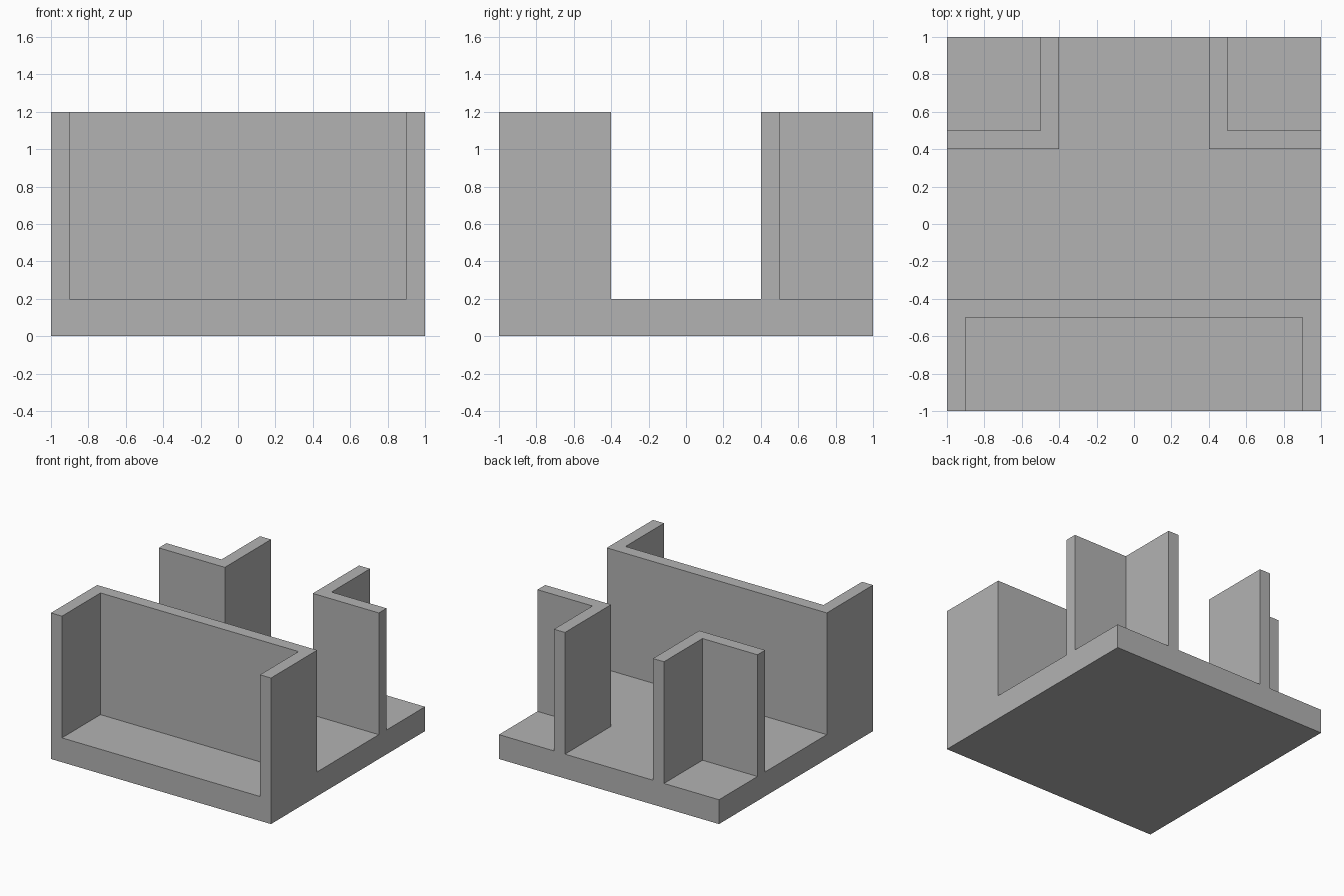
import bpy
import bmesh

cube = bpy.data.objects.get("Cube")
if cube:
    bpy.data.objects.remove(cube, do_unlink=True)

FLOOR_TOP = 0.2
WALL_TOP = 1.2
X_LINES = (-1, -0.9, -0.5, -0.4, 0.4, 0.5, 0.9, 1)
Y_LINES = (-1, -0.5, -0.4, 0.4, 0.5, 1)


def is_front_wall(x, y):
    """Wide U-shaped wall, open to the front."""
    return y < -0.4 and (y > -0.5 or abs(x) > 0.9)


def is_corner_wall(x, y):
    """L-shaped wall around each back corner."""
    x = abs(x)
    return min(x, y) > 0.4 and min(x, y) < 0.5


def raise_faces(bm, faces, height):
    """Extrude the faces upward and return the new top faces."""
    result = bmesh.ops.extrude_face_region(bm, geom=faces)["geom"]
    verts = [g for g in result if isinstance(g, bmesh.types.BMVert)]
    bmesh.ops.translate(bm, verts=verts, vec=(0, 0, height))
    return [g for g in result if isinstance(g, bmesh.types.BMFace)]


# Floor plan as a grid of cells
bm = bmesh.new()
grid = [[bm.verts.new((x, y, 0)) for x in X_LINES] for y in Y_LINES]
plan = [bm.faces.new((low[i], low[i + 1], high[i + 1], high[i]))
        for low, high in zip(grid, grid[1:])
        for i in range(len(X_LINES) - 1)]

# Floor slab
floor = raise_faces(bm, plan, FLOOR_TOP)

# Walls rising from the slab
walls = []
for face in floor:
    c = face.calc_center_median()
    if is_front_wall(c.x, c.y) or is_corner_wall(c.x, c.y):
        walls.append(face)
raise_faces(bm, walls, WALL_TOP - FLOOR_TOP)

# Merge the flat cells into clean faces
bmesh.ops.recalc_face_normals(bm, faces=bm.faces[:])
bmesh.ops.dissolve_limit(bm, angle_limit=0.01, verts=bm.verts[:], edges=bm.edges[:])
bmesh.ops.recalc_face_normals(bm, faces=bm.faces[:])

mesh = bpy.data.meshes.new("floor_and_walls")
bm.to_mesh(mesh)
bm.free()

# Plain grey material
grey = bpy.data.materials.new("plain_grey")
grey.use_nodes = True
colour = (0.45, 0.45, 0.45, 1)
grey.diffuse_color = colour
grey.node_tree.nodes["Principled BSDF"].inputs["Base Color"].default_value = colour
mesh.materials.append(grey)

body = bpy.data.objects.new("floor_and_walls", mesh)
bpy.context.collection.objects.link(body)
